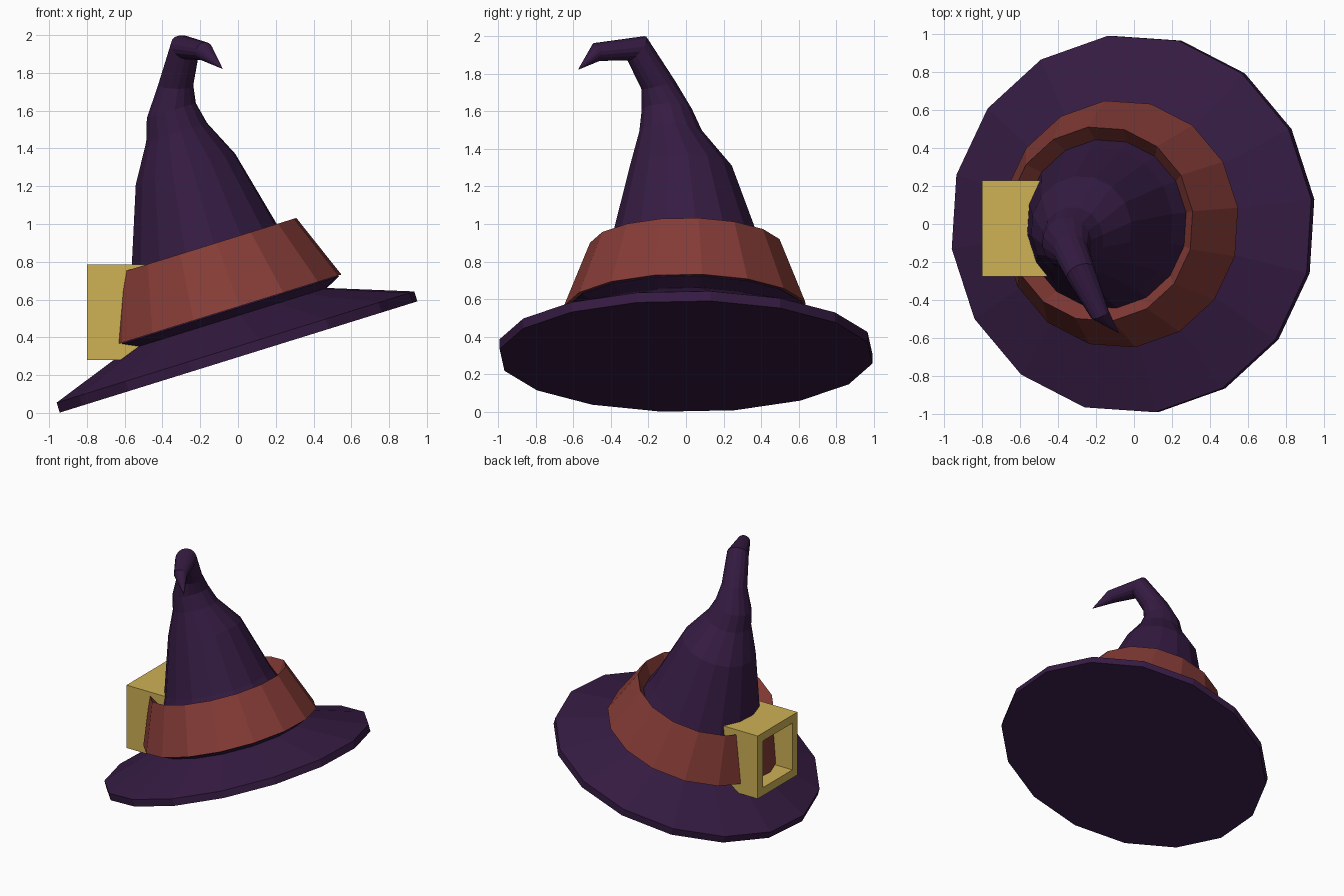
import bpy, bmesh
from math import sin, cos, radians
from mathutils import Vector

if "Cube" in bpy.data.objects:
    bpy.data.objects.remove(bpy.data.objects["Cube"])

SIDES = 16
PHASE = radians(7.5)
UP = Vector((-0.297, 0, 0.955))      # tilted hat axis
BASE = Vector((0.003, 0, 0.296))     # centre of the brim underside
Z = Vector((0, 0, 1))


def material(name, rgb):
    m = bpy.data.materials.new(name)
    m.diffuse_color = (*rgb, 1)
    m.use_nodes = True
    m.node_tree.nodes["Principled BSDF"].inputs["Base Color"].default_value = m.diffuse_color
    return m


def finish(bm, name, mat):
    bmesh.ops.recalc_face_normals(bm, faces=bm.faces)
    me = bpy.data.meshes.new(name)
    bm.to_mesh(me)
    bm.free()
    me.materials.append(mat)
    ob = bpy.data.objects.new(name, me)
    bpy.context.collection.objects.link(ob)
    return ob


def tilted(radius, height):
    """Ring around the hat axis."""
    return BASE + UP * height, radius, UP


def loft(name, rings, mat, tip=None, closed=False):
    bm = bmesh.new()
    loops = []
    for centre, r, normal in rings:
        q = Z.rotation_difference(Vector(normal))
        angles = [PHASE + radians(360 * i / SIDES) for i in range(SIDES)]
        loops.append([bm.verts.new(Vector(centre) + q @ Vector((r * cos(a), r * sin(a), 0)))
                      for a in angles])
    pairs = list(zip(loops, loops[1:]))
    if closed:
        pairs.append((loops[-1], loops[0]))
    for a, b in pairs:
        for i in range(SIDES):
            j = (i + 1) % SIDES
            bm.faces.new((a[i], a[j], b[j], b[i]))
    if not closed:
        bm.faces.new(loops[0][::-1])
    if tip:
        t = bm.verts.new(tip)
        for i in range(SIDES):
            bm.faces.new((loops[-1][i], loops[-1][(i + 1) % SIDES], t))
    return finish(bm, name, mat)


purple = material("purple_felt", (0.036, 0.011, 0.055))
red = material("red_leather", (0.24, 0.045, 0.038))
gold = material("gold_metal", (0.62, 0.44, 0.09))

# Brim and crooked cone in one skin
profile = [(1.0, 0), (1.0, 0.055), (0.56, 0.21), (0.64, 0.25), (0.5, 0.38), (0.405, 0.615)]
cone = [
    ((-0.278, -0.025, 1.29), 0.278, UP),
    ((-0.325, -0.08, 1.485), 0.17, UP),
    ((-0.353, -0.10, 1.60), 0.137, UP),
    ((-0.33, -0.145, 1.735), 0.094, (0.03, -0.2, 0.95)),
    ((-0.28, -0.262, 1.935), 0.08, (0.33, -0.75, 0.6)),
    ((-0.18, -0.475, 1.915), 0.05, (0.4, -0.85, -0.3)),
]
loft("hat_body", [tilted(r, h) for r, h in profile] + cone, purple, tip=(-0.08, -0.575, 1.82))

# Flared band with an inward-sloping lip
band = [(0.655, 0.255), (0.515, 0.612), (0.44, 0.50), (0.56, 0.27)]
loft("hat_band", [tilted(r, h) for r, h in band], red, closed=True)

# Square buckle frame, sunk into the band
x0, x1, yc, zc, half, wall = -0.8, -0.42, -0.023, 0.533, 0.253, 0.065
bm = bmesh.new()
corners = [(-1, -1), (1, -1), (1, 1), (-1, 1)]
section = [(x0, half), (x1, half), (x1, half - wall), (x0, half - wall)]
loops = [[bm.verts.new((x, yc + s * h, zc + t * h)) for s, t in corners] for x, h in section]
for k in range(4):
    a, b = loops[k], loops[(k + 1) % 4]
    for i in range(4):
        j = (i + 1) % 4
        bm.faces.new((a[i], a[j], b[j], b[i]))
finish(bm, "buckle", gold)
